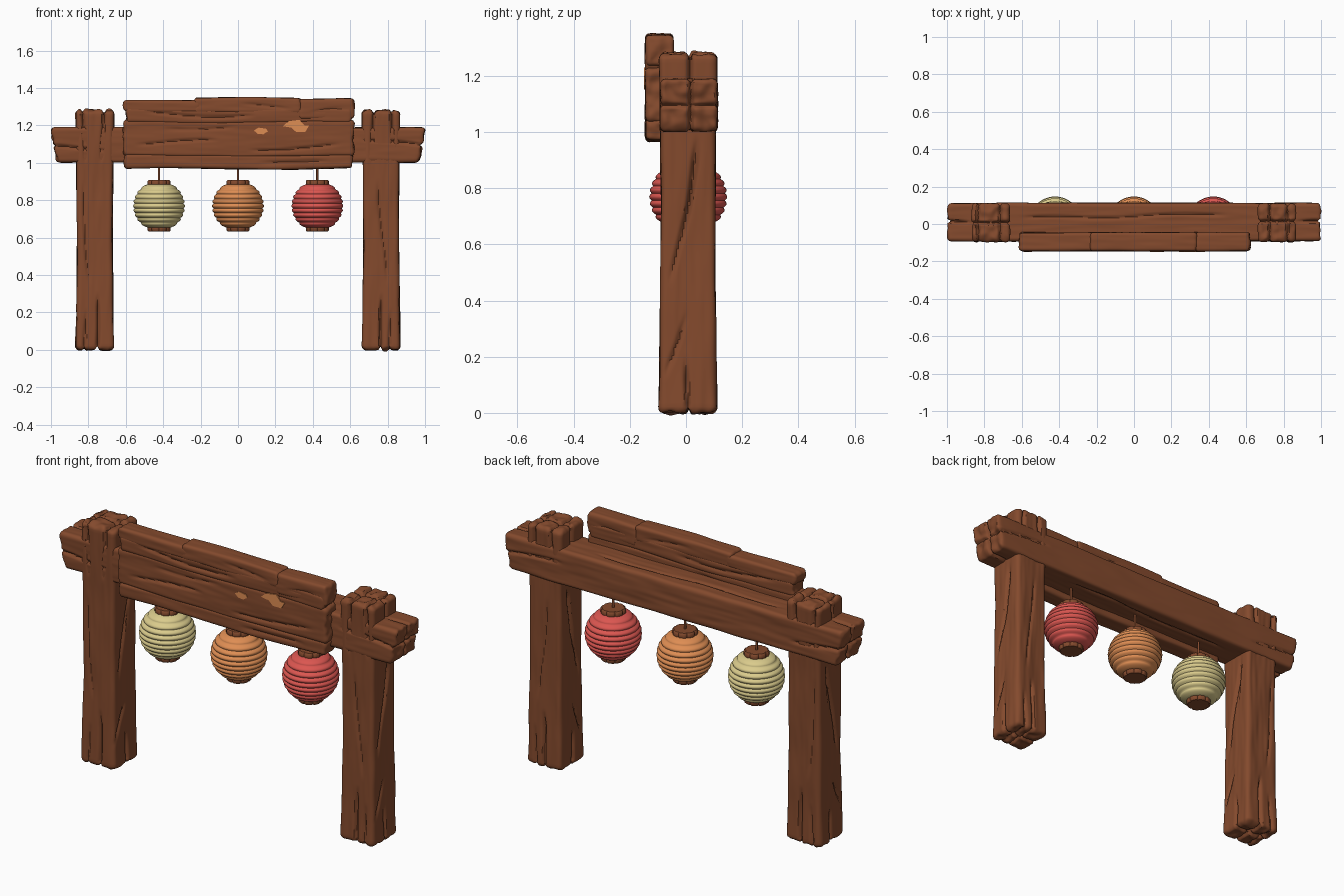
import bpy, bmesh, math
from mathutils import Vector, noise

if "Cube" in bpy.data.objects:
    bpy.data.objects.remove(bpy.data.objects["Cube"])


def material(name, rgb):
    m = bpy.data.materials.new(name)
    lin = [((c / 255 + 0.055) / 1.055) ** 2.4 for c in rgb]
    m.diffuse_color = (*lin, 1)
    m.use_nodes = True
    m.node_tree.nodes["Principled BSDF"].inputs["Base Color"].default_value = m.diffuse_color
    return m


WOOD = material("brown wood", (132, 74, 45))
YELLOW = material("pale yellow paper", (218, 203, 140))
ORANGE = material("orange", (222, 141, 83))
RED = material("red paper", (219, 86, 80))


def finish(name, bm, mat, angle=45):
    bmesh.ops.recalc_face_normals(bm, faces=bm.faces)
    me = bpy.data.meshes.new(name)
    bm.to_mesh(me)
    bm.free()
    me.materials.append(mat)
    ob = bpy.data.objects.new(name, me)
    bpy.context.collection.objects.link(ob)
    bpy.ops.object.select_all(action='DESELECT')
    ob.select_set(True)
    bpy.context.view_layer.objects.active = ob
    bpy.ops.object.shade_smooth_by_angle(angle=math.radians(angle))
    return ob


def skin(bm, rings):
    """Bridge closed rings of points and close both ends with fans."""
    vs = [[bm.verts.new(p) for p in r] for r in rings]
    n = len(vs[0])
    for r0, r1 in zip(vs, vs[1:]):
        for i in range(n):
            j = (i + 1) % n
            bm.faces.new((r0[i], r0[j], r1[j], r1[i]))
    for r in (vs[0], vs[-1]):
        c = bm.verts.new(sum((v.co for v in r), Vector()) / n)
        for i in range(n):
            bm.faces.new((r[i], r[(i + 1) % n], c))


def section(ha, hb, r):
    """Rounded rectangle outline as (a, b, normal_a, normal_b)."""
    out = []
    for q, (hx, hy) in enumerate(((ha, hb), (hb, ha), (ha, hb), (hb, ha))):
        n = max(6, round(2 * (hy - r) / 0.007))
        pts = [(hx, -(hy - r) + 2 * (hy - r) * i / n, 1, 0) for i in range(n + 1)]
        for k in (1, 2, 3):
            t = math.pi / 8 * k
            c, s = math.cos(t), math.sin(t)
            pts.append((hx - r + r * c, hy - r + r * s, c, s))
        for a, b, na, nb in pts:
            for _ in range(q):
                a, b, na, nb = -b, a, -nb, na
            out.append((a, b, na, nb))
    return out


def timber(name, axis, s0, s1, centre, half, r=0.018, cracks=(), amp=0.004,
           flare=0.0, slant=0.0, bow=0.0, seed=0):
    """Carved timber. A crack is (across axis, position, depth, start, end, slope)."""
    sec = section(*half, r)
    mid, length = (s0 + s1) / 2, s1 - s0
    steps = []                                   # (s, inset, scale, end weight)
    n = max(8, round((length - 2 * r) / 0.014))
    body = [(s0 + r + (length - 2 * r) * i / n, 0, 1, 0) for i in range(n + 1)]
    for side, s_end in ((-1, s0), (1, s1)):
        cap = []
        for k in range(1, 5):
            t = math.pi / 8 * k
            cap.append((s_end - side * r * (1 - math.sin(t)), r * (1 - math.cos(t)), 1, side * math.sin(t)))
        cap += [(s_end, r, 1 - 0.09 * k, side) for k in range(1, 11)]
        steps = cap[::-1] + body if side < 0 else steps + cap
    rings = []
    for s, inset, k, w in steps:
        ring = []
        f = 1 + flare * (((s - mid) / (length / 2)) ** 2 - 0.5)
        for a, b, na, nb in sec:
            a *= k * (half[0] - inset) / half[0]
            b *= k * (half[1] - inset) / half[1]
            va = vb = 0
            for ax, pos, depth, c0, c1, slope in cracks:
                fade = min(1, (s - c0) / 0.08, (c1 - s) / 0.08)
                if fade <= 0:
                    continue
                p = pos + slope * (s - max(c0, s0)) + 0.007 * math.sin(s * 9 + pos * 40 + seed)
                g = depth * fade * math.exp(-(((b if ax else a) - p) / 0.007) ** 2)
                if ax:
                    vb += g
                else:
                    va += g
            # low lumps plus fine lengthwise grain, pushed along the surface
            d = amp * noise.noise(Vector((a * 9 + seed * 7.3, b * 9, s * 4)))
            d += amp * 0.5 * noise.noise(Vector((a * 45, b * 45 + seed, s * 6)))
            side_w = 1 - abs(w)
            d = d * k - side_w * (abs(nb) * va + abs(na) * vb)
            ss = s - w * min(va + vb, 0.03) + w * 0.012 * noise.noise(Vector((a * 25, b * 25, seed + s)))
            ss = mid + (ss - mid) * (1 - slant + slant * b / half[1])
            pa = centre[0] + a * f + na * d
            pb = centre[1] + b * f + nb * d + bow * math.sin(s * 6 + seed)
            ring.append(Vector((pa, pb, ss)) if axis == 'z' else Vector((ss, pa, pb)))
        rings.append(ring)
    bm = bmesh.new()
    skin(bm, rings)
    return finish(name, bm, WOOD)


def lathe(name, profile, centre, mat, n=48, notches=0, angle=45):
    """Spin (radius, z) points about z, with optional notches round the rim."""
    rings = []
    for rad, z in profile:
        ring = []
        for i in range(n):
            t = math.tau * i / n
            k = 1 - (0.1 if notches and i % (n // notches) == 0 else 0)
            ring.append(Vector((centre[0] + rad * k * math.cos(t), centre[1] + rad * k * math.sin(t), centre[2] + z)))
        rings.append(ring)
    bm = bmesh.new()
    skin(bm, rings)
    return finish(name, bm, mat, angle)


# Two posts, split at the ends and scarred along the sides
for side, label in ((-1, "left"), (1, "right")):
    timber(label + "_post", 'z', 0.0, 1.28, (side * 0.765, 0.007), (0.099, 0.1), 0.022, [
        (0, side * -0.005, 0.02, -9, 0.3, 0.05), (0, side * 0.06, 0.018, 1.0, 9, 0),
        (0, side * -0.04, 0.02, 1.0, 9, 0), (0, side * 0.05, 0.012, -9, 0.22, 0),
        (1, 0.0, 0.022, 1.1, 9, 0), (1, 0.0, 0.018, -9, 0.2, 0),
        (1, -0.06, 0.012, 0.46, 0.95, 0.2), (1, -0.03, 0.009, 0.6, 0.98, 0.18),
        (1, 0.0, 0.008, 0.68, 0.98, 0.15), (1, -0.09, 0.012, 0.12, 0.36, 0.35),
        (0, side * 0.03, 0.008, 0.35, 0.9, -0.08)], amp=0.005, flare=0.09, seed=2 + side)

# Cross beam with slanted, split ends
timber("cross_beam", 'x', -1.0, 1.0, (0.01, 1.095), (0.102, 0.094), 0.018, [
    (0, 0.0, 0.02, -9, -0.86, 0), (0, 0.0, 0.02, 0.86, 9, 0),
    (1, -0.01, 0.012, -9, -0.7, -0.05), (1, 0.03, 0.012, 0.66, 9, -0.1),
    (0, 0.02, 0.008, -0.6, 0.5, 0.02)], amp=0.004, slant=0.017, seed=5)

# Sign board made of stacked weathered planks: x start, x end, z bottom, z top
planks = [
    ("sign_bottom_plank", -0.605, 0.612, 0.968, 1.045, [(1, 0.005, 0.007, 0.1, 0.5, -0.03)]),
    ("sign_middle_plank", -0.612, 0.618, 1.032, 1.225, [
        (1, -0.03, 0.009, -0.55, -0.1, 0.05), (1, 0.05, 0.007, -0.4, 0.0, 0.04),
        (1, -0.06, 0.009, 0.05, 0.55, 0.04)]),
    ("sign_upper_plank", -0.6, 0.605, 1.21, 1.29, [(1, 0.015, 0.008, -0.5, 0.1, -0.03)]),
    ("sign_top_left_plank", -0.608, -0.2, 1.27, 1.338, []),
    ("sign_top_middle_plank", -0.235, 0.335, 1.262, 1.347, [(1, 0.0, 0.006, 0.0, 0.3, -0.04)]),
    ("sign_top_right_plank", 0.325, 0.62, 1.235, 1.345, [(1, -0.01, 0.008, 0.38, 0.56, 0.05)]),
]
for i, (name, x0, x1, z0, z1, cracks) in enumerate(planks):
    timber(name, 'x', x0, x1, (-0.095, (z0 + z1) / 2), (0.05, (z1 - z0) / 2), 0.016,
           cracks, amp=0.004, bow=0.004, seed=10 + i)

# Bare orange chips on the sign face
chips = [
    [(0.24, 1.195), (0.27, 1.222), (0.33, 1.23), (0.355, 1.2), (0.38, 1.198), (0.36, 1.165), (0.31, 1.165), (0.285, 1.188)],
    [(0.085, 1.172), (0.11, 1.188), (0.15, 1.182), (0.16, 1.168), (0.135, 1.152), (0.105, 1.155)],
]
for i, outline in enumerate(chips):
    bm = bmesh.new()
    face = bm.faces.new([bm.verts.new((x, -0.149, z)) for x, z in outline])
    ext = bmesh.ops.extrude_face_region(bm, geom=[face])
    bmesh.ops.translate(bm, verts=[v for v in ext["geom"] if isinstance(v, bmesh.types.BMVert)], vec=(0, 0.009, 0))
    finish("paint_chip_%d" % (i + 1), bm, ORANGE, 30)

# Ribbed paper lanterns with wooden caps and hanging cords
ribs, half_h = 9, 0.115
body = []
for i in range(ribs * 6 + 1):
    z = -half_h + 2 * half_h * i / (ribs * 6)
    body.append((math.sqrt(0.131 ** 2 - z * z) + 0.008 * abs(math.sin(math.pi * i / 6)), z))
cap = [(0.035, -0.018), (0.056, -0.018), (0.062, -0.012), (0.062, 0.012), (0.056, 0.018), (0.035, 0.018)]
for x, label, mat in ((-0.422, "left", YELLOW), (0, "middle", ORANGE), (0.424, "right", RED)):
    lathe(label + "_lantern", body, (x, 0.008, 0.769), mat, angle=60)
    lathe(label + "_lantern_top_cap", cap, (x, 0.008, 0.89), WOOD, notches=8)
    lathe(label + "_lantern_bottom_cap", cap, (x, 0.008, 0.65), WOOD, notches=8)
    lathe(label + "_lantern_cord", [(0.006, 0.0), (0.006, 0.13)], (x, 0.008, 0.9), WOOD, n=10)
